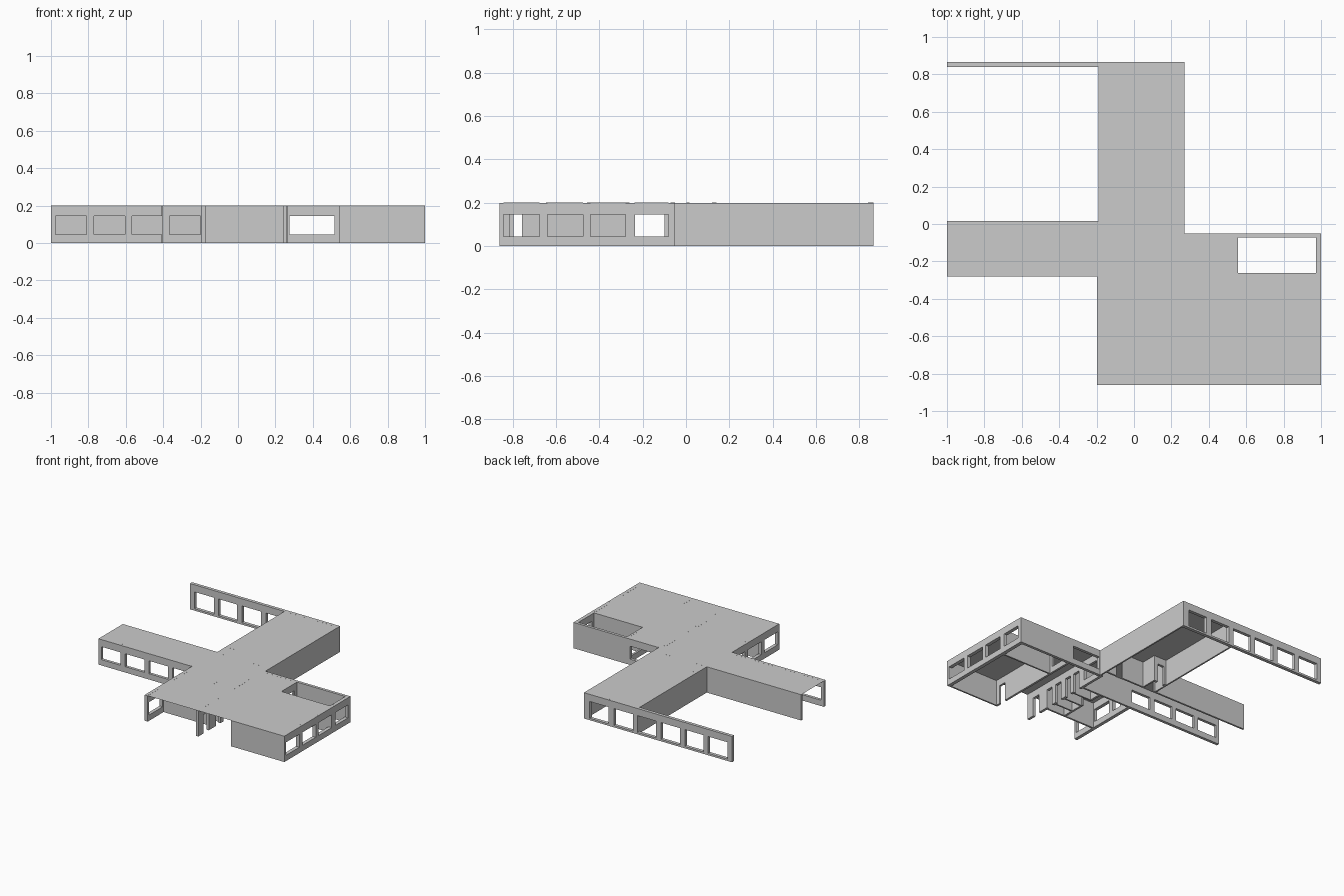
import bpy, bmesh
from mathutils import Matrix, Vector

if "Cube" in bpy.data.objects:
    bpy.data.objects.remove(bpy.data.objects["Cube"])

H = 0.2                 # storey height
WIN = (0.045, 0.145)    # window sill and head
TALL = (0.015, 0.145)   # low-silled window
DOOR = (0.0, 0.145)


def finish(name, bm):
    me = bpy.data.meshes.new(name)
    bm.to_mesh(me)
    bm.free()
    ob = bpy.data.objects.new(name, me)
    bpy.context.collection.objects.link(ob)
    return ob


def add_box(bm, lo, hi):
    lo, hi = Vector(lo), Vector(hi)
    m = Matrix.Translation((lo + hi) / 2) @ Matrix.Diagonal((*(hi - lo), 1))
    bmesh.ops.create_cube(bm, size=1, matrix=m)


def wall(name, axis, c0, c1, a, b, openings=()):
    """Wall running along an axis from a to b, between c0 and c1 across it.
    Each opening is (start, end, (sill, head))."""
    bm = bmesh.new()

    def piece(s, e, z0, z1):
        if e - s < 1e-4 or z1 - z0 < 1e-4:
            return
        if axis == 'x':
            add_box(bm, (s, c0, z0), (e, c1, z1))
        else:
            add_box(bm, (c0, s, z0), (c1, e, z1))

    pos = a
    for s, e, (sill, head) in sorted(openings):
        piece(pos, s, 0, H)            # pier
        piece(s, e, 0, sill)           # sill
        piece(s, e, head, H + 0.0004)  # lintel, showing at the roof
        pos = e
    piece(pos, b, 0, H)
    return finish(name, bm)


def spans(kind, *pairs):
    return [(s, e, kind) for s, e in pairs]


# Flat roof sheet, with the courtyard left open
bm = bmesh.new()
for x0, x1, y0, y1 in [(-0.19, 0.27, -0.05, 0.865), (-1, -0.19, -0.28, 0.015),
                       (-0.198, 0.27, -0.86, -0.05), (0.27, 1, -0.86, -0.262),
                       (0.27, 0.55, -0.262, -0.05), (0.55, 1, -0.07, -0.05),
                       (0.975, 1, -0.262, -0.07)]:
    bm.faces.new([bm.verts.new((x, y, H)) for x, y in
                  ((x0, y0), (x1, y0), (x1, y1), (x0, y1))])
finish("roof", bm)

# North wing
wall("north_window_wall", 'x', 0.84, 0.865, -1, 0.27,
     spans(TALL, (-0.96, -0.795), (-0.755, -0.595), (-0.555, -0.39),
           (-0.35, -0.19), (-0.15, 0.012), (0.058, 0.22)))
wall("north_wing_east_wall", 'y', 0.258, 0.27, -0.05, 0.84)
wall("north_wing_west_wall", 'y', -0.19, -0.178, 0.017, 0.84)
wall("lobby_back_wall", 'x', 0.12, 0.14, -0.178, -0.07,
     spans(DOOR, (-0.16, -0.103)))
wall("lobby_side_wall", 'y', -0.082, -0.07, 0.017, 0.12)

# West wing
wall("west_wing_back_wall", 'x', 0.003, 0.017, -1, 0.258,
     spans(DOOR, (-0.167, -0.09), (0.118, 0.176)))
wall("west_wing_front_wall", 'x', -0.282, -0.26, -1, -0.198,
     spans(WIN, (-0.975, -0.81), (-0.77, -0.605), (-0.568, -0.405),
           (-0.365, -0.2)))

# Front block: outer walls
wall("front_block_west_wall", 'y', -0.198, -0.172, -0.86, -0.26,
     spans(WIN, (-0.842, -0.677), (-0.64, -0.478), (-0.44, -0.357)))
wall("front_block_east_wall", 'y', 0.972, 1, -0.86, -0.07,
     spans(WIN, (-0.842, -0.677), (-0.64, -0.475), (-0.44, -0.28),
           (-0.235, -0.08)))
wall("front_block_back_wall", 'x', -0.072, -0.05, 0.264, 1,
     spans(WIN, (0.275, 0.515)))
wall("hall_front_wall", 'x', -0.86, -0.848, 0.556, 0.972)

# Corridor walls
wall("corridor_west_wall", 'y', 0.242, 0.262, -0.86, -0.05,
     spans(WIN, (-0.235, -0.097))
     + spans(DOOR, (-0.355, -0.29), (-0.44, -0.385), (-0.55, -0.49),
             (-0.645, -0.588), (-0.795, -0.732)))
wall("corridor_east_wall", 'y', 0.54, 0.556, -0.86, -0.072,
     spans(WIN, (-0.237, -0.1)) + spans(DOOR, (-0.815, -0.757)))
wall("courtyard_wall", 'x', -0.274, -0.262, 0.556, 0.972)

# Small rooms west of the corridor
wall("entrance_room_wall", 'x', -0.666, -0.652, -0.172, 0.242)
wall("inner_room_wall", 'y', 0.08, 0.096, -0.652, -0.274,
     spans(DOOR, (-0.457, -0.375)))
wall("foyer_wall", 'x', -0.276, -0.262, -0.172, 0.242)
for i, y in enumerate((-0.37, -0.47, -0.57)):
    wall(f"room_partition_{i + 1}", 'x', y - 0.006, y + 0.006, 0.096, 0.242)
